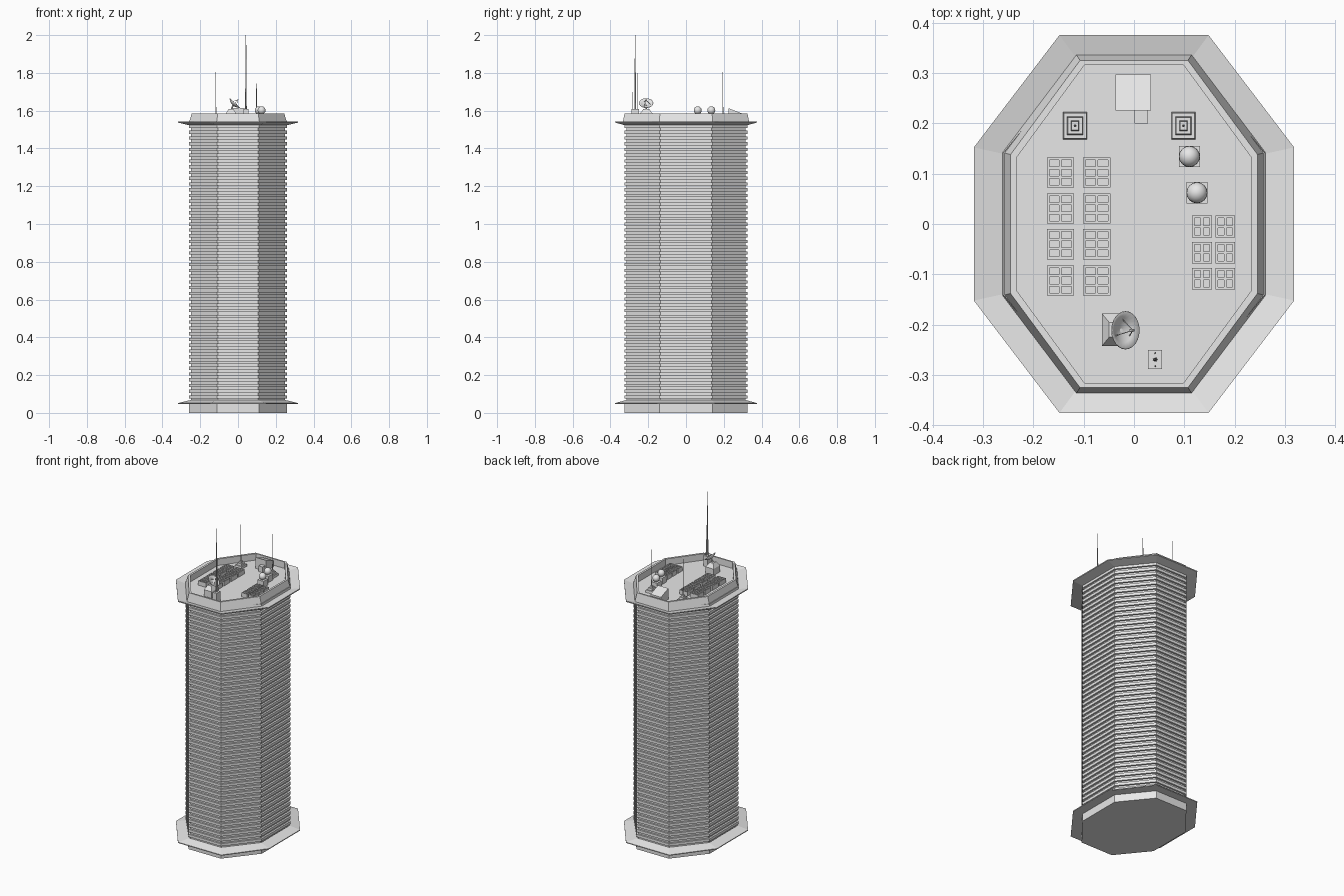
import bpy, bmesh, math
from mathutils import Vector, Matrix

if "Cube" in bpy.data.objects:
    bpy.data.objects.remove(bpy.data.objects["Cube"])

grey = bpy.data.materials.new("concrete_grey")
grey.diffuse_color = (0.8, 0.8, 0.8, 1)
grey.use_nodes = True
grey.node_tree.nodes["Principled BSDF"].inputs["Base Color"].default_value = grey.diffuse_color
ROOF = 1.545


def finish(name, bm, smooth=False):
    bmesh.ops.recalc_face_normals(bm, faces=bm.faces[:])
    me = bpy.data.meshes.new(name)
    bm.to_mesh(me)
    bm.free()
    me.materials.append(grey)
    if smooth:
        for p in me.polygons:
            p.use_smooth = True
    ob = bpy.data.objects.new(name, me)
    bpy.context.collection.objects.link(ob)
    return ob


def octagon(a, hx, b, hy, z):
    # corners (+-a, +-hy) and (+-hx, +-b)
    return [(a, -hy, z), (hx, -b, z), (hx, b, z), (a, hy, z),
            (-a, hy, z), (-hx, b, z), (-hx, -b, z), (-a, -hy, z)]


def loft(name, rings, caps=True, loop=False):
    bm = bmesh.new()
    rs = [[bm.verts.new(p) for p in r] for r in rings]
    pairs = list(zip(rs, rs[1:])) + ([(rs[-1], rs[0])] if loop else [])
    for lo, hi in pairs:
        n = len(lo)
        for i in range(n):
            j = (i + 1) % n
            bm.faces.new((lo[i], lo[j], hi[j], hi[i]))
    if caps and not loop:
        bm.faces.new(rs[0])
        bm.faces.new(rs[-1])
    return finish(name, bm)


def body(d, z):
    return octagon(0.11 - 0.476 * d, 0.26 - d, 0.14 - 0.354 * d, 0.325 - d, z)


def add_box(bm, x, y, z0, sx, sy, h, top=1.0):
    vs = bmesh.ops.create_cube(bm, size=1)["verts"]
    for v in vs:
        k = top if v.co.z > 0 else 1
        v.co = (x + v.co.x * sx * k, y + v.co.y * sy * k, z0 + (v.co.z + 0.5) * h)


def add_rod(bm, p, q, r1, r2, n=8):
    p, q = Vector(p), Vector(q)
    m = Matrix.Translation((p + q) / 2) @ (q - p).to_track_quat('Z', 'Y').to_matrix().to_4x4()
    bmesh.ops.create_cone(bm, cap_ends=True, segments=n, radius1=r1, radius2=r2,
                          depth=(q - p).length, matrix=m)


# tower shaft: floor slabs alternating with recessed bands
FLOORS, Z0, Z1 = 48, 0.062, 1.525
pitch = (Z1 - Z0) / FLOORS
rings = [body(0, 0)]
for i in range(FLOORS):
    z = Z0 + i * pitch
    rings += [body(0, z), body(0.011, z), body(0.011, z + pitch * 0.45), body(0, z + pitch * 0.45)]
rings += [body(0, Z1), body(0, ROOF)]
loft("tower_shaft", rings)

# lower skirt sloping down and outwards
RIM = (0.148, 0.318, 0.152, 0.375)
loft("lower_skirt", [body(0.005, 0.047), octagon(*RIM, 0.047), octagon(*RIM, 0.052),
                     body(0.005, 0.067)], loop=True)

# upper skirt flaring up and outwards
loft("upper_skirt", [body(0.005, 1.522), octagon(*RIM, 1.537), octagon(*RIM, 1.543),
                     body(0.005, 1.529)], loop=True)

# roof parapet
loft("parapet", [octagon(0.115, 0.262, 0.142, 0.337, 1.527),
                 octagon(0.107, 0.245, 0.138, 0.325, 1.585),
                 octagon(0.098, 0.233, 0.132, 0.316, 1.585),
                 octagon(0.098, 0.233, 0.132, 0.316, 1.527)], loop=True)

# stair hut with sloping roof, and its porch
bm = bmesh.new()
add_box(bm, -0.0015, 0.261, ROOF, 0.071, 0.072, 0.068)
for v in bm.verts:
    if v.co.z > 1.6 and v.co.y > 0.261:
        v.co.z = 1.585
add_box(bm, 0.0145, 0.2125, ROOF, 0.027, 0.026, 0.035)
finish("stair_hut", bm)


# rooftop cooling units: box, raised frame and panes between bars
def cooling_unit(name, x, y, sx, sy, nx, ny):
    bm = bmesh.new()
    h, t = 0.027, 0.005
    add_box(bm, x, y, ROOF, sx, sy, h - 0.007)
    for i in range(nx + 1):
        add_box(bm, x + (i / nx - 0.5) * (sx - t), y, ROOF, t, sy, h)
    for j in range(ny + 1):
        add_box(bm, x, y + (j / ny - 0.5) * (sy - t), ROOF, sx, t, h)
    finish(name, bm)


for x in (-0.146, -0.074):
    for y in (0.102, 0.031, -0.04, -0.112):
        cooling_unit("large_cooling_unit", x, y, 0.054, 0.06, 2, 3)
for x in (0.135, 0.181):
    for y in (-0.005, -0.057, -0.109):
        cooling_unit("small_cooling_unit", x, y, 0.039, 0.043, 2, 2)

# stepped plinths with whip aerials
for x in (-0.117, 0.098):
    bm = bmesh.new()
    add_box(bm, x, 0.195, ROOF, 0.048, 0.054, 0.015, 0.93)
    add_box(bm, x, 0.195, ROOF + 0.015, 0.032, 0.036, 0.012, 0.9)
    add_box(bm, x, 0.195, ROOF + 0.027, 0.016, 0.02, 0.01, 0.85)
    add_rod(bm, (x, 0.195, ROOF), (x, 0.195, 1.62), 0.003, 0.003)
    add_rod(bm, (x, 0.195, 1.62), (x, 0.195, 1.805), 0.0018, 0.001)
    finish("whip_aerial", bm)

# radar domes on square bases
for x, y in ((0.11, 0.134), (0.125, 0.062)):
    bm = bmesh.new()
    add_box(bm, x, y, ROOF, 0.042, 0.042, 0.038)
    finish("dome_base", bm)
    bm = bmesh.new()
    bmesh.ops.create_uvsphere(bm, u_segments=16, v_segments=10, radius=0.021,
                              matrix=Matrix.Translation((x, y, 1.602)))
    finish("radar_dome", bm, True)

# satellite dish: tapered base, bowl, feed arms
bm = bmesh.new()
add_box(bm, -0.037, -0.21, ROOF, 0.054, 0.065, 0.04)
add_box(bm, -0.037, -0.21, ROOF + 0.04, 0.054, 0.065, 0.025, 0.45)
finish("dish_base", bm)
aim = Vector((0.67, 0, 0.74)).normalized()
turn = Matrix.Translation((-0.017, -0.211, 1.64)) @ aim.to_track_quat('Z', 'Y').to_matrix().to_4x4()
bm = bmesh.new()
prof = [(0.0005, -0.016), (0.013, -0.014), (0.026, -0.0085), (0.038, 0),
        (0.037, 0.001), (0.025, -0.0065), (0.012, -0.012), (0.0005, -0.014)]
rows = []
for r, z in prof:
    rows.append([bm.verts.new(turn @ Vector((r * math.cos(a), r * math.sin(a), z)))
                 for a in (2 * math.pi * i / 24 for i in range(24))])
for lo, hi in zip(rows, rows[1:]):
    for i in range(24):
        bm.faces.new((lo[i], lo[(i + 1) % 24], hi[(i + 1) % 24], hi[i]))
finish("dish_bowl", bm, True)
bm = bmesh.new()
tip = turn @ Vector((0, 0, 0.022))
for k in range(3):
    a = 2 * math.pi * k / 3
    add_rod(bm, turn @ Vector((0.022 * math.cos(a), 0.022 * math.sin(a), -0.009)), tip, 0.001, 0.001, 6)
add_rod(bm, turn @ Vector((0, 0, 0.015)), turn @ Vector((0, 0, 0.026)), 0.003, 0.002)
add_rod(bm, (-0.037, -0.211, 1.6), turn @ Vector((0, 0, -0.013)), 0.005, 0.004)
finish("dish_feed", bm)

# main mast with two side aerials
bm = bmesh.new()
add_box(bm, 0.042, -0.269, ROOF, 0.028, 0.038, 0.065)
add_rod(bm, (0.042, -0.269, 1.6), (0.042, -0.269, 1.8), 0.0045, 0.003)
add_rod(bm, (0.042, -0.269, 1.8), (0.042, -0.269, 2.0), 0.003, 0.0012)
add_rod(bm, (0.042, -0.282, 1.6), (0.042, -0.282, 1.7), 0.002, 0.001)
add_rod(bm, (0.042, -0.256, 1.6), (0.042, -0.256, 1.8), 0.002, 0.001)
finish("main_mast", bm)
